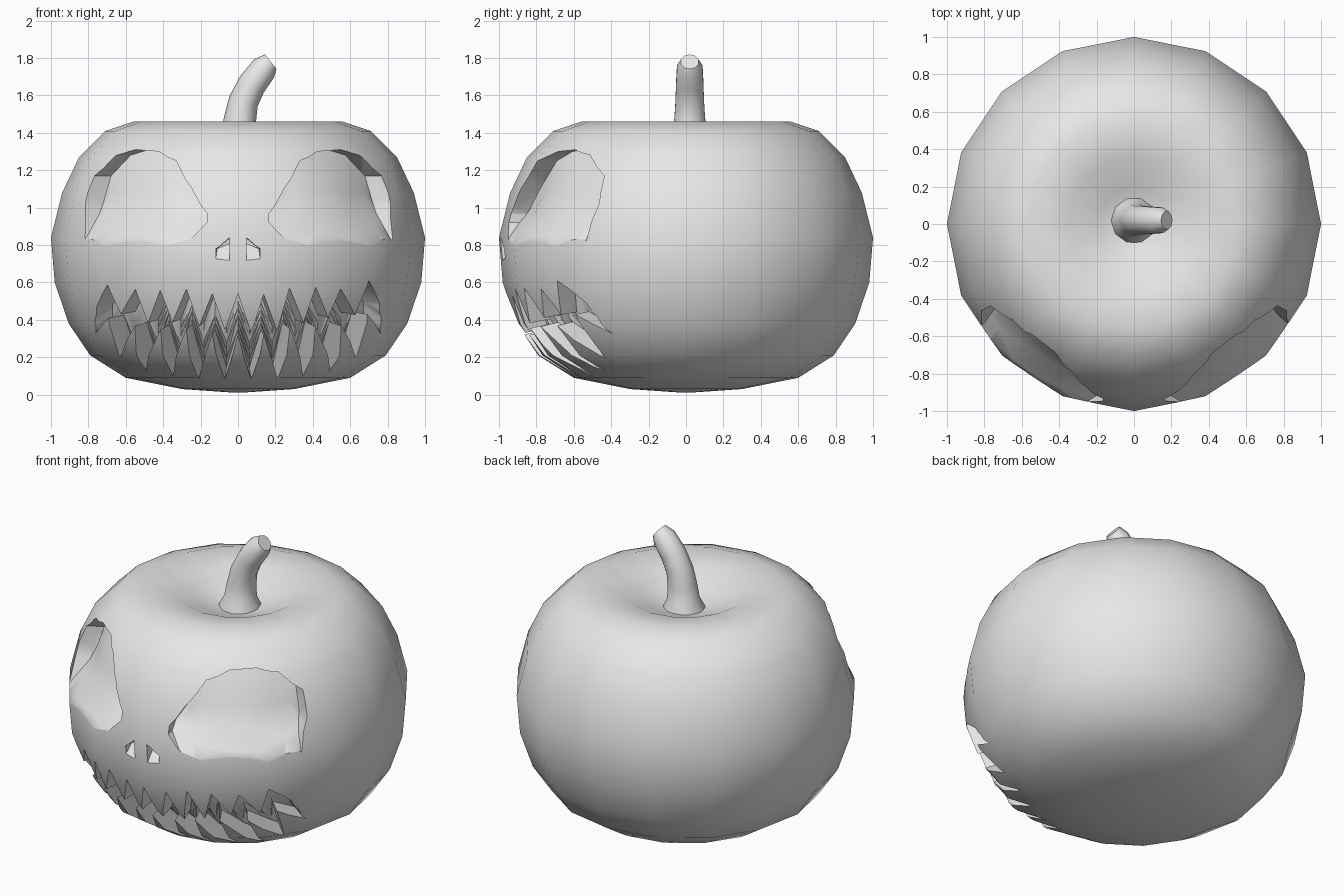
import bpy
import bmesh
import random
from math import sin, cos, pi, radians, sqrt
from mathutils import Vector
from mathutils.bvhtree import BVHTree
from mathutils.interpolate import poly_3d_calc

random.seed(4)
cube = bpy.data.objects.get("Cube")
if cube:
    bpy.data.objects.remove(cube, do_unlink=True)

grey = bpy.data.materials.new("plain_grey")
grey.use_nodes = True
GREY = (0.8, 0.8, 0.8, 1)
grey.diffuse_color = GREY
for node in grey.node_tree.nodes:
    if node.type == 'BSDF_PRINCIPLED':
        node.inputs["Base Color"].default_value = GREY


def loft(bm, rings):
    """Skin a list of equal closed rings and cap both ends."""
    loops = [[bm.verts.new(p) for p in ring] for ring in rings]
    n = len(loops[0])
    for a, b in zip(loops, loops[1:]):
        for i in range(n):
            j = (i + 1) % n
            bm.faces.new((a[i], a[j], b[j], b[i]))
    bm.faces.new(loops[0])
    bm.faces.new(loops[-1])


def finish(bm, name):
    mesh = bpy.data.meshes.new(name)
    bm.to_mesh(mesh)
    mesh.materials.append(grey)
    obj = bpy.data.objects.new(name, mesh)
    bpy.context.collection.objects.link(obj)
    return obj


def activate(obj):
    bpy.ops.object.select_all(action='DESELECT')
    obj.select_set(True)
    bpy.context.view_layer.objects.active = obj


# Pumpkin body: radius and height, from the underside up into the stem dimple
PROFILE = [(0.04, 0.012), (0.3, 0.03), (0.6, 0.09), (0.79, 0.21), (0.905, 0.38),
           (0.98, 0.6), (1.0, 0.84), (0.94, 1.08), (0.85, 1.27), (0.71, 1.41),
           (0.56, 1.46), (0.36, 1.43), (0.2, 1.36), (0.06, 1.32)]
SIDES = 16


def ring(r, z):
    return [Vector((r * cos(2 * pi * i / SIDES), r * sin(2 * pi * i / SIDES), z))
            for i in range(SIDES)]


skin = bmesh.new()
loft(skin, [ring(r, z) for r, z in PROFILE])
bmesh.ops.recalc_face_normals(skin, faces=skin.faces)
skin.normal_update()
skin.faces.ensure_lookup_table()
body = finish(skin, "pumpkin_body")


# Carving shapes: columns of (x, bottom, top) wrapped on the front of the body
def on_front(x, z):
    for (r0, z0), (r1, z1) in zip(PROFILE, PROFILE[1:]):
        if z0 <= z <= z1:
            r = r0 + (r1 - r0) * (z - z0) / (z1 - z0)
            return Vector((x, -sqrt(max(r * r - x * x, 0.01)), z))


def carve(bm, columns, depth, rows=5):
    rings = []
    for x, low, high in columns:
        inner, outer = [], []
        for k in range(rows + 1):
            p = on_front(x, low + (high - low) * k / rows)
            centre = Vector((0, 0, max(p.z, 0.55)))
            inner.append(centre + (p - centre) * (1 - depth(p.z)))
            outer.append(centre + (p - centre) * 1.2)
        rings.append(inner + outer[::-1])
    loft(bm, rings)


def fade(start, length, deepest):
    return lambda z: -0.03 + (deepest + 0.03) * min(1, max(0, (z - start) / length))


cuts = bmesh.new()
EYE = [(0.17, 0.92, 0.97), (0.25, 0.84, 1.1), (0.33, 0.78, 1.25), (0.43, 0.75, 1.3),
       (0.55, 0.74, 1.31), (0.66, 0.74, 1.28), (0.78, 0.74, 1.17), (0.83, 0.76, 1.02)]
NOSTRIL = [(0.045, 0.685, 0.84), (0.12, 0.7, 0.78)]
for side in (-1, 1):
    carve(cuts, [(side * x, a, b) for x, a, b in EYE], fade(0.76, 0.24, 0.13))
    carve(cuts, [(side * x, a, b) for x, a, b in NOSTRIL], fade(0.68, 0.12, 0.09))

# Mouth: a zigzag slot that leaves interlocking pointed teeth
mouth = []
for i in range(-11, 12):
    x = i * 0.07
    t = abs(x) / 0.8
    shift = random.uniform(-0.02, 0.02)
    if i % 2 == 0:
        mouth.append((x, 0.33 + 0.14 * t ** 3 + shift, 0.55 + 0.08 * t ** 3 + shift))
    else:
        mouth.append((x, 0.085 + 0.28 * t ** 4, 0.34 + 0.15 * t ** 2 + shift))
carve(cuts, mouth, lambda z: 0.13)

bmesh.ops.triangulate(cuts, faces=cuts.faces)
bmesh.ops.recalc_face_normals(cuts, faces=cuts.faces)
cutter = finish(cuts, "face_cutter")
cutter.hide_render = True
activate(body)
mod = body.modifiers.new("carved_face", 'BOOLEAN')
mod.operation = 'DIFFERENCE'
mod.solver = 'EXACT'
mod.object = cutter
bpy.ops.object.modifier_apply(modifier=mod.name)
bpy.data.objects.remove(cutter, do_unlink=True)
bpy.ops.object.shade_smooth_by_angle(angle=radians(40))

# Keep the rounded shading of the skin around the carved openings
mesh = body.data
tree = BVHTree.FromBMesh(skin)
normals = [Vector((0, 0, 0)) for _ in mesh.loops]
for poly in mesh.polygons:
    hit, normal, index, dist = tree.find_nearest(poly.center)
    if dist < 0.0005 and normal.dot(poly.normal) > 0.99:
        corners = skin.faces[index].verts
        for li in poly.loop_indices:
            co = mesh.vertices[mesh.loops[li].vertex_index].co
            weights = poly_3d_calc([v.co for v in corners], co)
            blend = Vector((0, 0, 0))
            for w, v in zip(weights, corners):
                blend += v.normal * w
            normals[li] = blend.normalized()
mesh.normals_split_custom_set(normals)

# Stem: x, height, radius and lean of each ring
STEM = [(0, 1.3, 0.13, 0), (0, 1.35, 0.12, 0), (0.005, 1.4, 0.095, 3),
        (0.012, 1.48, 0.086, 8), (0.03, 1.57, 0.08, 20), (0.075, 1.66, 0.077, 35),
        (0.14, 1.745, 0.072, 43), (0.175, 1.78, 0.05, 52)]
bm = bmesh.new()
rings = []
for x, z, r, lean in STEM:
    a = radians(lean)
    rings.append([Vector((x + r * cos(u) * cos(a), 0.02 + r * sin(u), z - r * cos(u) * sin(a)))
                  for u in (2 * pi * k / 10 for k in range(10))])
loft(bm, rings)
bmesh.ops.recalc_face_normals(bm, faces=bm.faces)
stem = finish(bm, "stem")
activate(stem)
bpy.ops.object.shade_smooth_by_angle(angle=radians(50))
bm.free()
cuts.free()
skin.free()
